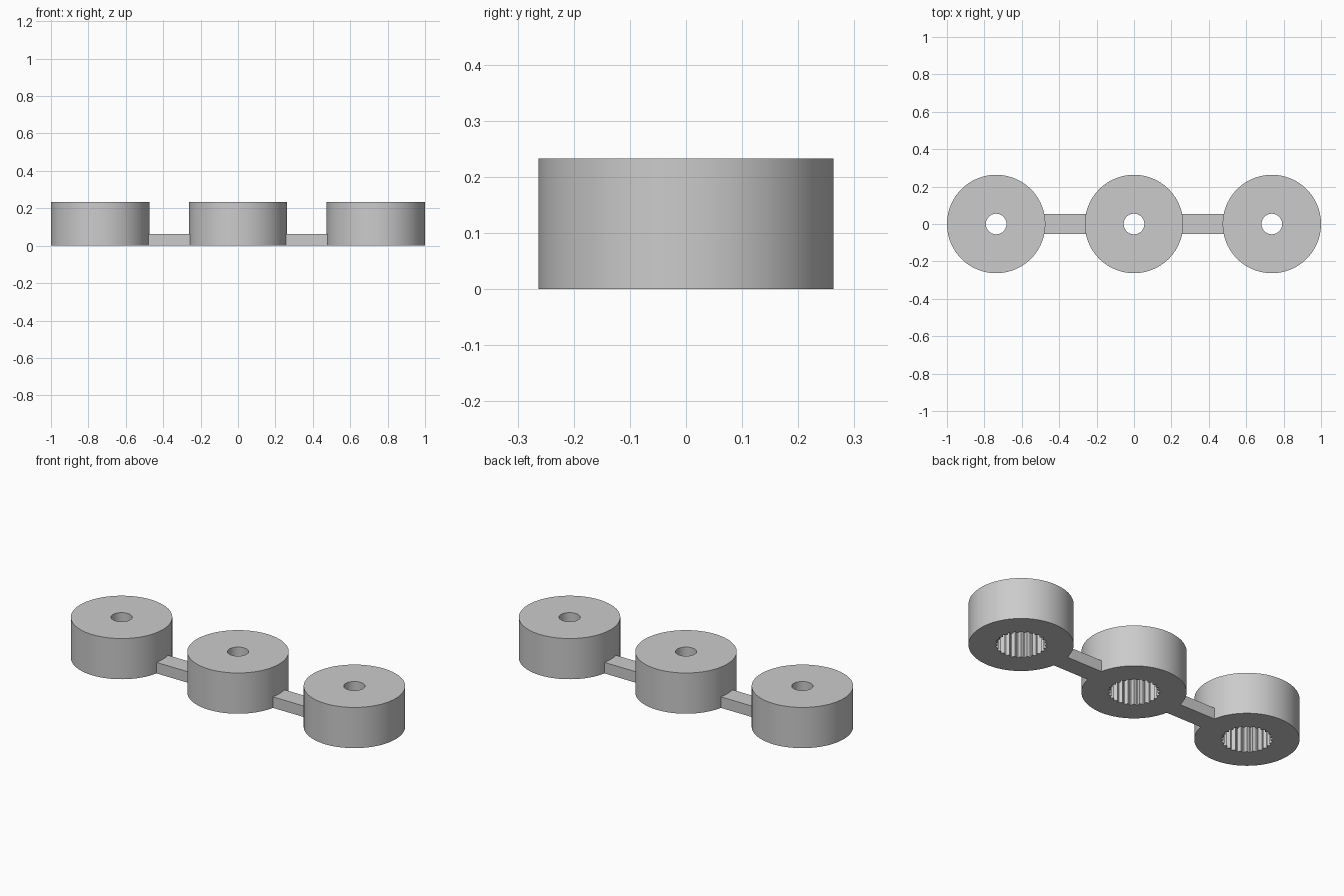
import bpy, bmesh
from math import cos, sin, pi

cube = bpy.data.objects.get("Cube")
if cube:
    bpy.data.objects.remove(cube, do_unlink=True)

RADIUS, HEIGHT = 0.263, 0.233
HOLE_RADIUS = 0.055
SPLINE_DEPTH, SPLINE_ROOT, SPLINE_TIP, TEETH = 0.178, 0.118, 0.131, 25
SPACING = 1 - RADIUS
SEGMENTS = 100

grey = bpy.data.materials.new("plain grey")
grey.use_nodes = True
colour = (0.6, 0.6, 0.6, 1)
grey.diffuse_color = colour
grey.node_tree.nodes["Principled BSDF"].inputs["Base Color"].default_value = colour


def circle(radius):
    return [(radius * cos(2 * pi * i / SEGMENTS), radius * sin(2 * pi * i / SEGMENTS))
            for i in range(SEGMENTS)]


def spline():
    """Toothed outline: one valley and a narrow two-point tip per tooth."""
    points = []
    step = 2 * pi / TEETH
    for i in range(TEETH):
        for turn, r in ((0, SPLINE_ROOT), (0.43, SPLINE_TIP), (0.57, SPLINE_TIP)):
            a = (i + turn) * step
            points.append((r * cos(a), r * sin(a)))
    return points


def loop(bm, points, z):
    verts = [bm.verts.new((x, y, z)) for x, y in points]
    edges = [bm.edges.new((v, verts[(i + 1) % len(verts)])) for i, v in enumerate(verts)]
    return verts, edges


def wall(bm, low, high):
    n = len(low)
    for i in range(n):
        j = (i + 1) % n
        bm.faces.new((low[i], low[j], high[j], high[i]))


def ring_cap(bm, outer, inner):
    bmesh.ops.triangle_fill(bm, edges=outer + inner, use_beauty=True)


def finish(bm, name):
    bmesh.ops.recalc_face_normals(bm, faces=bm.faces[:])
    mesh = bpy.data.meshes.new(name)
    bm.to_mesh(mesh)
    bm.free()
    mesh.materials.append(grey)
    obj = bpy.data.objects.new(name, mesh)
    bpy.context.collection.objects.link(obj)
    return obj


def hub(name, x):
    """Round hub with a screw hole on top and a splined socket underneath."""
    bm = bmesh.new()
    outer_low, outer_low_e = loop(bm, circle(RADIUS), 0)
    outer_high, outer_high_e = loop(bm, circle(RADIUS), HEIGHT)
    socket_low, socket_low_e = loop(bm, spline(), 0)
    socket_high, socket_high_e = loop(bm, spline(), SPLINE_DEPTH)
    hole_low, hole_low_e = loop(bm, circle(HOLE_RADIUS), SPLINE_DEPTH)
    hole_high, hole_high_e = loop(bm, circle(HOLE_RADIUS), HEIGHT)
    wall(bm, outer_low, outer_high)
    wall(bm, socket_low, socket_high)
    wall(bm, hole_low, hole_high)
    ring_cap(bm, outer_low_e, socket_low_e)
    ring_cap(bm, socket_high_e, hole_low_e)
    ring_cap(bm, outer_high_e, hole_high_e)
    obj = finish(bm, name)
    obj.location.x = x
    bpy.ops.object.select_all(action='DESELECT')
    obj.select_set(True)
    bpy.context.view_layer.objects.active = obj
    bpy.ops.object.shade_smooth_by_angle(angle=pi / 9)


def link_bar(name, side):
    """Flat bar joining the middle hub to an outer hub."""
    bm = bmesh.new()
    bmesh.ops.create_cube(bm, size=1)
    length = SPACING - 2 * RADIUS + 0.014
    bmesh.ops.scale(bm, verts=bm.verts, vec=(length, 0.106, 0.063))
    bmesh.ops.translate(bm, verts=bm.verts, vec=(side * SPACING / 2, 0, 0.0315))
    finish(bm, name)


# Three equal hubs in a row
for name, place in (("right_hub", -1), ("middle_hub", 0), ("left_hub", 1)):
    hub(name, place * SPACING)

# Two bars between them
for name, side in (("right_link", -1), ("left_link", 1)):
    link_bar(name, side)
